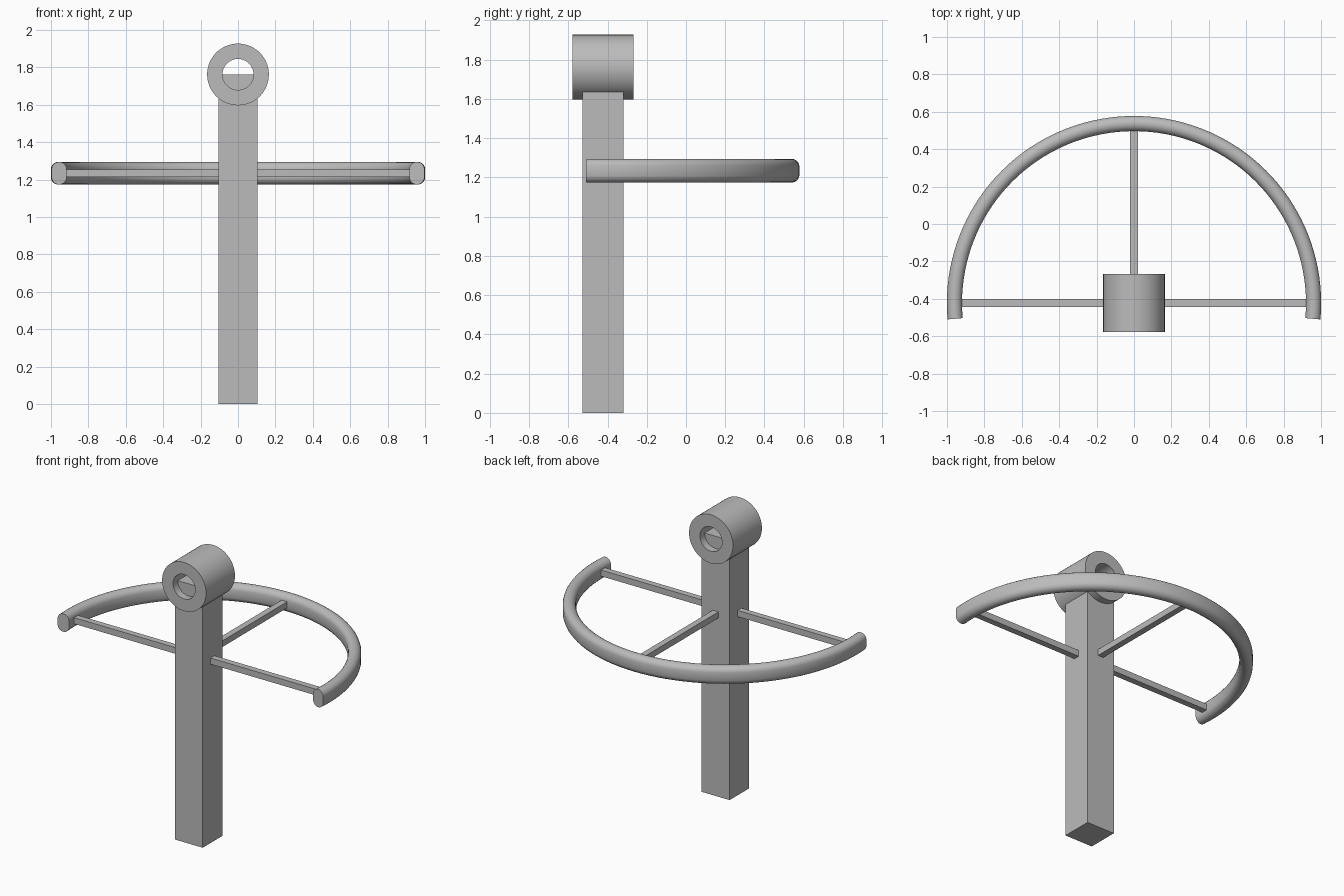
import bpy, bmesh
from math import sin, cos, pi, radians
from mathutils import Vector

cube = bpy.data.objects.get("Cube")
if cube:
    bpy.data.objects.remove(cube)

grey = bpy.data.materials.new("plain grey")
grey.use_nodes = True
GREY = (0.5, 0.5, 0.5, 1)
grey.diffuse_color = GREY
grey.node_tree.nodes["Principled BSDF"].inputs["Base Color"].default_value = GREY

AXIS_Y = -0.423   # shared centre line of post, hub and rim
RIM_Z = 1.234


def finish(name, bm, smooth=False):
    bmesh.ops.recalc_face_normals(bm, faces=bm.faces)
    mesh = bpy.data.meshes.new(name)
    bm.to_mesh(mesh)
    bm.free()
    obj = bpy.data.objects.new(name, mesh)
    bpy.context.collection.objects.link(obj)
    mesh.materials.append(grey)
    if smooth:
        bpy.ops.object.select_all(action='DESELECT')
        obj.select_set(True)
        bpy.context.view_layer.objects.active = obj
        bpy.ops.object.shade_smooth_by_angle(angle=radians(35))
    return obj


def box(name, low, high):
    low, high = Vector(low), Vector(high)
    bm = bmesh.new()
    bmesh.ops.create_cube(bm, size=1)
    for v in bm.verts:
        v.co = (low + high) / 2 + v.co * (high - low)
    return finish(name, bm)


def loft(name, sections, closed):
    """Skin a list of closed sections; cap the ends when the path is open."""
    bm = bmesh.new()
    loops = [[bm.verts.new(p) for p in s] for s in sections]
    n = len(loops[0])
    pairs = list(zip(loops, loops[1:]))
    if closed:
        pairs.append((loops[-1], loops[0]))
    else:
        bm.faces.new(loops[0])
        bm.faces.new(loops[-1])
    for a, b in pairs:
        for i in range(n):
            j = (i + 1) % n
            bm.faces.new((a[i], a[j], b[j], b[i]))
    return finish(name, bm, smooth=True)


# Square post, rising into the lower half of the hub bore
half = 0.105
box("post", (-half, AXIS_Y - half, 0), (half, AXIS_Y + half, 1.762))

# Hollow hub lying front to back on top of the post
hub_profile = [(r, y) for r, y in ((0.165, -0.155), (0.165, 0.155), (0.083, 0.155), (0.083, -0.155))]
steps = 64
hub = [[(r * cos(2 * pi * k / steps), AXIS_Y + y, 1.762 + r * sin(2 * pi * k / steps))
        for r, y in hub_profile] for k in range(steps)]
loft("hub", hub, closed=True)

# Half rim with a tall rounded section, slightly past a half circle
section = []
for k in range(20):
    a = 2 * pi * (k + 0.5) / 20
    section.append((0.96 + 0.041 * cos(a), RIM_Z + 0.041 * sin(a) + (0.02 if a < pi else -0.02)))
rim = []
for k in range(73):
    t = radians(-5 + 190 * k / 72)
    rim.append([(r * cos(t), AXIS_Y + r * sin(t), z) for r, z in section])
loft("half_rim", rim, closed=False)

# Three thin spokes from the post to the rim
w = 0.021
for side, name in ((1, "left_spoke"), (-1, "right_spoke")):
    x0, x1 = sorted((side * 0.09, side * 0.94))
    box(name, (x0, AXIS_Y - w, RIM_Z - w), (x1, AXIS_Y + w, RIM_Z + w))
box("back_spoke", (-w, AXIS_Y + 0.09, RIM_Z - w), (w, AXIS_Y + 0.94, RIM_Z + w))
